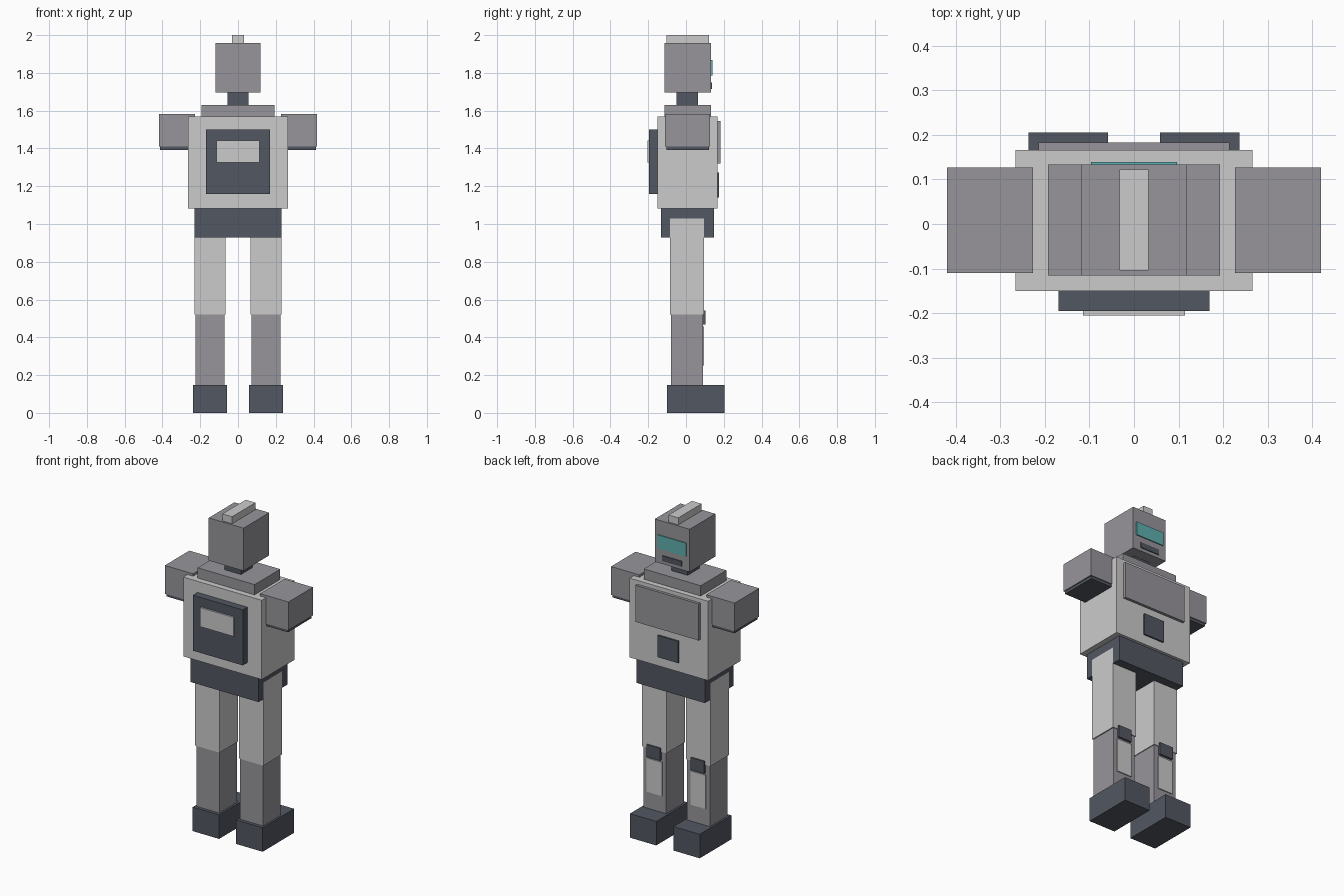
import bpy
import bmesh

if "Cube" in bpy.data.objects:
    bpy.data.objects.remove(bpy.data.objects["Cube"])


def material(name, rgb):
    m = bpy.data.materials.new(name)
    m.diffuse_color = (*rgb, 1.0)
    m.use_nodes = True
    m.node_tree.nodes["Principled BSDF"].inputs["Base Color"].default_value = m.diffuse_color
    return m


LIGHT = material("light grey", (0.60, 0.60, 0.60))
MID = material("mid grey", (0.31, 0.30, 0.325))
DARK = material("dark slate", (0.085, 0.095, 0.12))
TEAL = material("teal glass", (0.115, 0.43, 0.43))


def box(name, mat, x, y, z):
    """Box from (min, max) ranges on each axis."""
    bm = bmesh.new()
    bmesh.ops.create_cube(bm, size=1.0)
    for v in bm.verts:
        for i, r in enumerate((x, y, z)):
            v.co[i] = r[0] if v.co[i] < 0 else r[1]
    mesh = bpy.data.meshes.new(name)
    bm.to_mesh(mesh)
    bm.free()
    mesh.materials.append(mat)
    obj = bpy.data.objects.new(name, mesh)
    bpy.context.collection.objects.link(obj)
    return obj


def centre(name, mat, half, y, z):
    return box(name, mat, (-half, half), y, z)


def pair(name, mat, x, y, z):
    box("right_" + name, mat, x, y, z)
    box("left_" + name, mat, (-x[1], -x[0]), y, z)


# Head: the face looks towards +y
centre("head", MID, 0.118, (-0.115, 0.133), (1.695, 1.957))
centre("head_crest", LIGHT, 0.033, (-0.104, 0.122), (1.957, 2.0))
centre("visor", TEAL, 0.096, (0.130, 0.139), (1.785, 1.868))
centre("mouth_slot", DARK, 0.066, (0.130, 0.138), (1.715, 1.748))
centre("neck", DARK, 0.055, (-0.05, 0.063), (1.631, 1.695))

# Torso
centre("collar", MID, 0.193, (-0.115, 0.133), (1.568, 1.631))
centre("torso", LIGHT, 0.266, (-0.150, 0.166), (1.082, 1.568))
centre("chest_plate", MID, 0.214, (0.163, 0.183), (1.32, 1.544))
centre("belly_panel", DARK, 0.07, (0.163, 0.176), (1.14, 1.273))
centre("backpack", DARK, 0.169, (-0.195, -0.149), (1.16, 1.50))
centre("backpack_panel", LIGHT, 0.114, (-0.205, -0.194), (1.326, 1.443))
centre("pelvis", DARK, 0.231, (-0.132, 0.148), (0.928, 1.082))

# Arms: shoulder blocks with a dark stub below
pair("shoulder", MID, (0.227, 0.419), (-0.110, 0.127), (1.41, 1.583))
pair("arm_stub", DARK, (0.235, 0.412), (-0.104, 0.121), (1.393, 1.411))

# Legs
pair("thigh", LIGHT, (0.066, 0.2315), (-0.085, 0.095), (0.52, 1.03))
pair("shin", MID, (0.071, 0.225), (-0.080, 0.090), (0.147, 0.521))
pair("knee_pad", DARK, (0.103, 0.195), (0.088, 0.103), (0.468, 0.543))
pair("shin_plate", LIGHT, (0.097, 0.200), (0.088, 0.096), (0.25, 0.457))
pair("foot", DARK, (0.058, 0.237), (-0.100, 0.205), (0.0, 0.147))
